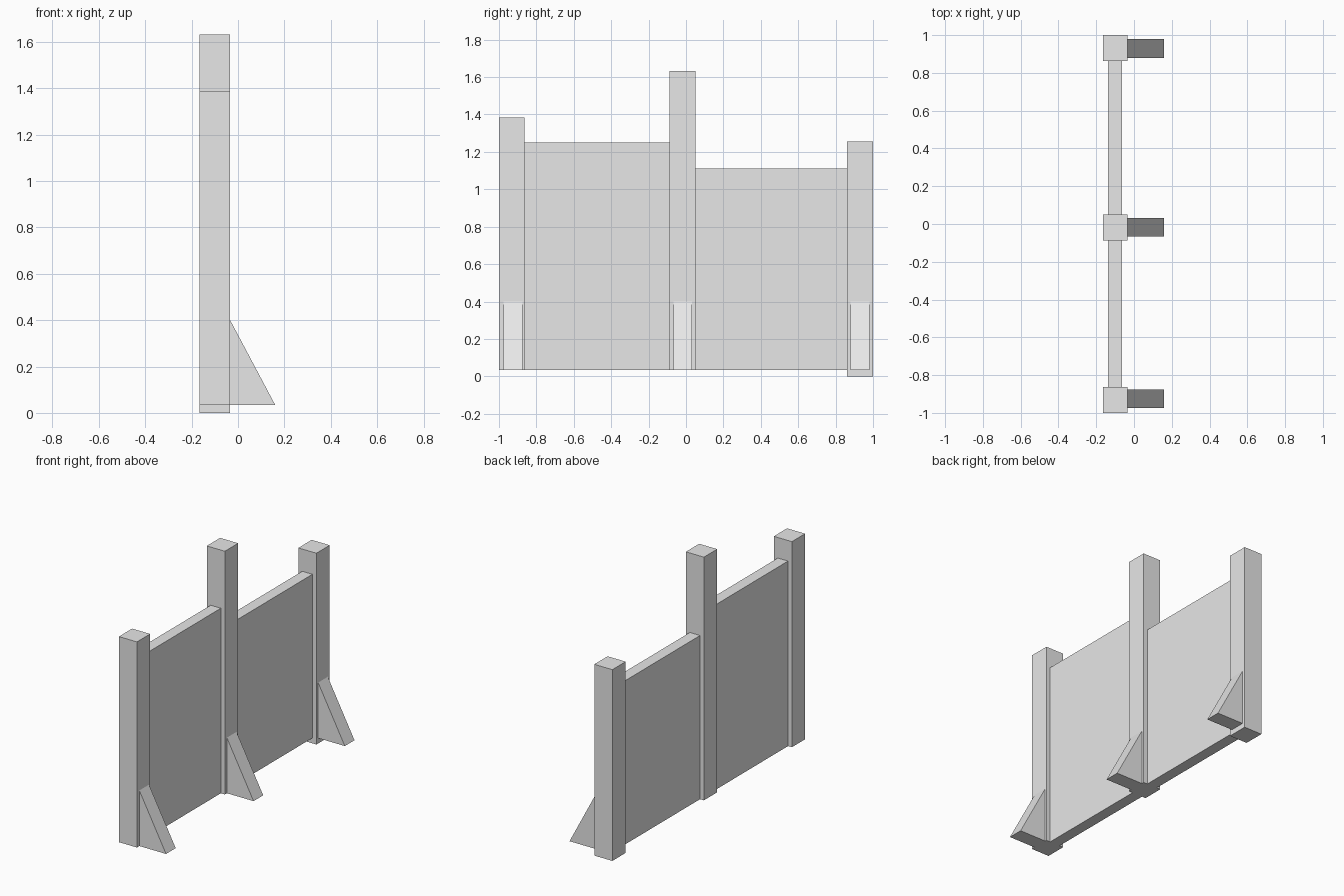
import bpy
import bmesh

if "Cube" in bpy.data.objects:
    bpy.data.objects.remove(bpy.data.objects["Cube"], do_unlink=True)

# Single plain grey
grey = bpy.data.materials.new("light_grey")
grey.use_nodes = True
grey.diffuse_color = (0.8, 0.8, 0.8, 1)
grey.node_tree.nodes["Principled BSDF"].inputs["Base Color"].default_value = (0.8, 0.8, 0.8, 1)


def prism(name, profile, y0, y1):
    """Extrude an x-z outline from y0 to y1."""
    bm = bmesh.new()
    face = bm.faces.new([bm.verts.new((x, y0, z)) for x, z in profile])
    moved = bmesh.ops.extrude_face_region(bm, geom=[face])["geom"]
    for v in moved:
        if isinstance(v, bmesh.types.BMVert):
            v.co.y = y1
    bmesh.ops.recalc_face_normals(bm, faces=bm.faces)
    mesh = bpy.data.meshes.new(name)
    bm.to_mesh(mesh)
    bm.free()
    mesh.materials.append(grey)
    obj = bpy.data.objects.new(name, mesh)
    bpy.context.collection.objects.link(obj)


def box(name, x0, x1, y0, y1, z0, z1):
    prism(name, [(x0, z0), (x1, z0), (x1, z1), (x0, z1)], y0, y1)


BACK, FACE = -0.165, -0.034   # post sides
BASE = 0.035                  # ground line of panels and braces

# Posts, each with a triangular brace
for label, y0, y1, z0, z1, brace_y in (
        ("front", -1.0, -0.863, BASE, 1.385, -0.975),
        ("middle", -0.088, 0.05, BASE, 1.632, -0.067),
        ("rear", 0.862, 1.0, 0.0, 1.256, 0.88)):
    box(label + "_post", BACK, FACE, y0, y1, z0, z1)
    prism(label + "_brace", [(FACE, BASE), (0.16, BASE), (FACE, 0.40)],
          brace_y, brace_y + 0.1)

# Wall panels between the posts
box("front_panel", -0.137, -0.063, -0.863, -0.088, BASE, 1.25)
box("rear_panel", -0.137, -0.063, 0.05, 0.862, BASE, 1.11)
